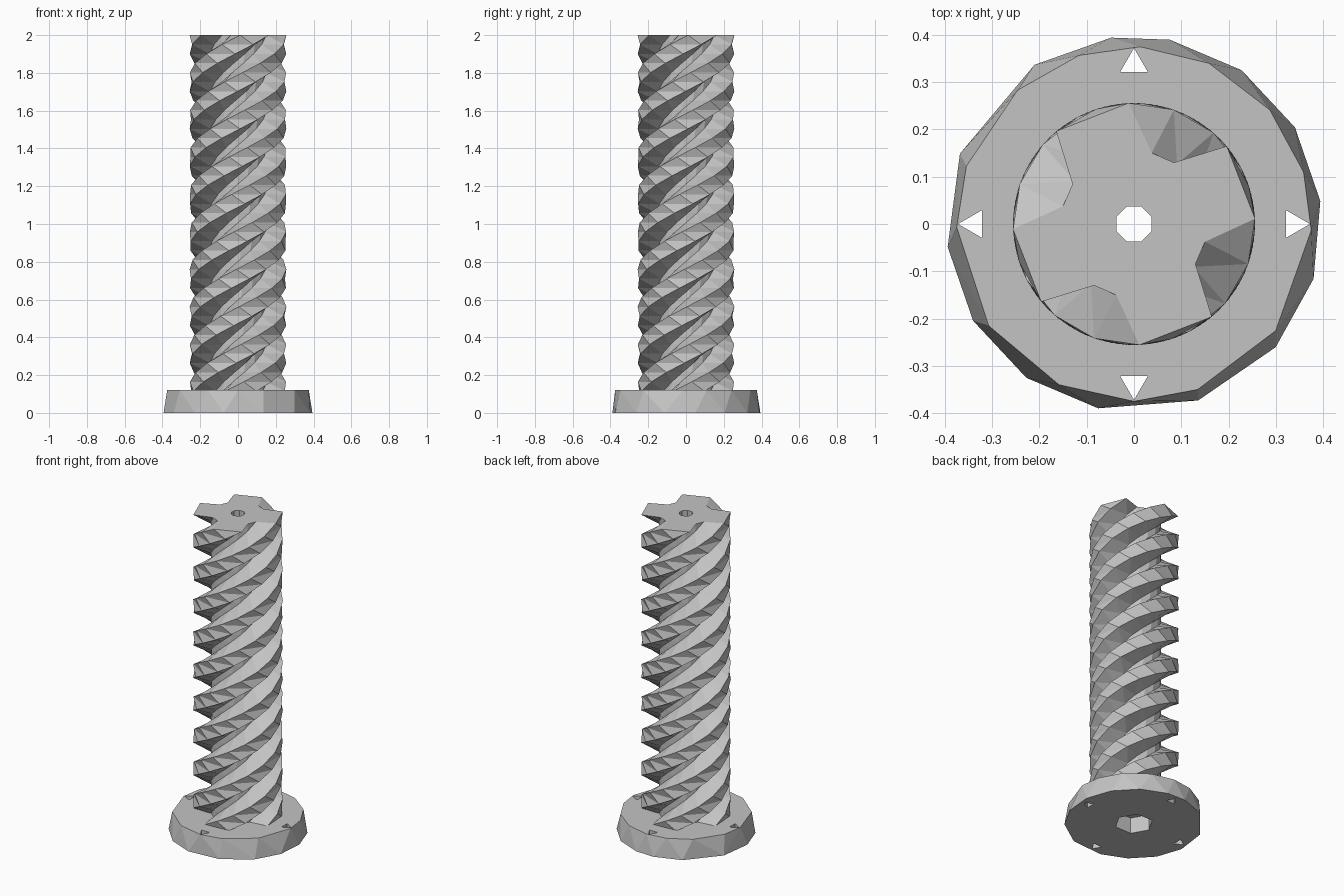
import bpy
import bmesh
from math import radians, sin, cos, pi
from mathutils import Vector

cube = bpy.data.objects.get("Cube")
if cube:
    bpy.data.objects.remove(cube, do_unlink=True)

GREY = (0.55, 0.55, 0.55, 1)
metal = bpy.data.materials.new("plain grey")
metal.diffuse_color = GREY
metal.use_nodes = True
metal.node_tree.nodes["Principled BSDF"].inputs["Base Color"].default_value = GREY


def polar(radius, degrees, z):
    a = radians(degrees)
    return Vector((radius * cos(a), radius * sin(a), z))


def to_object(bm, name):
    bmesh.ops.recalc_face_normals(bm, faces=bm.faces)
    mesh = bpy.data.meshes.new(name)
    bm.to_mesh(mesh)
    bm.free()
    mesh.materials.append(metal)
    obj = bpy.data.objects.new(name, mesh)
    bpy.context.collection.objects.link(obj)
    return obj


def prism(name, sides, radius, z0, z1, centre=(0, 0), turn=0):
    bm = bmesh.new()
    rings = []
    for z in (z0, z1):
        rings.append([bm.verts.new(polar(radius, turn + 360 * i / sides, z)
                                   + Vector((*centre, 0))) for i in range(sides)])
    for ring in rings:
        bm.faces.new(ring)
    for i in range(sides):
        j = (i + 1) % sides
        bm.faces.new((rings[0][i], rings[0][j], rings[1][j], rings[1][i]))
    return to_object(bm, name)


# Round flange: a faceted, slightly tapered disc
BOTTOM_ANGLES = (97, 79, 55, 31, 7, -17, -41, -70, -101, -125, -149, -173, 158, 122)
TOP_ANGLES = (88, 65, 40, 17, -2, -37, -69, -90, -115, -145, -179, 161, 131, 108)
bm = bmesh.new()
for angles, radius, z in ((BOTTOM_ANGLES, 0.397, 0), (TOP_ANGLES, 0.375, 0.12)):
    for a in angles:
        bm.verts.new(polar(radius, a, z))
bmesh.ops.convex_hull(bm, input=bm.verts)
flange = to_object(bm, "flange")

# Threaded shaft: a four-lobed section twisted upward
LEAD, BASE, TOP, STEPS = 0.82, 0.115, 2.0, 38
LOBE = ((0.256, 2.5), (0.256, 40), (0.155, 57), (0.155, 76))
section = [(r, a + 90 * k) for k in range(4) for r, a in LOBE]
bm = bmesh.new()
rings = []
for s in range(STEPS + 1):
    z = BASE + (TOP - BASE) * s / STEPS
    twist = 360 * (z - TOP) / LEAD
    rings.append([bm.verts.new(polar(r, a + twist, z)) for r, a in section])
for low, high in zip(rings, rings[1:]):
    for i in range(len(section)):
        j = (i + 1) % len(section)
        bm.faces.new((low[i], low[j], high[i]))
        bm.faces.new((low[j], high[j], high[i]))
caps = [bm.faces.new(rings[0]), bm.faces.new(rings[-1])]
bmesh.ops.triangulate(bm, faces=caps)
shaft = to_object(bm, "threaded_shaft")

# Cutters: through bore, bottom recess and four bolt holes
bore = prism("bore_cutter", 8, 0.04, -0.1, 2.1, turn=22.5)
recess = prism("recess_cutter", 6, 0.11, -0.1, 0.1)
holes = []
for k in range(4):
    c = polar(0.338, 90 * k, 0)
    holes.append(prism("bolt_hole_cutter", 3, 0.034, -0.1, 0.3, (c.x, c.y), 90 * k))


def cut(target, cutters):
    for c in cutters:
        mod = target.modifiers.new("cut", 'BOOLEAN')
        mod.operation = 'DIFFERENCE'
        mod.solver = 'EXACT'
        mod.object = c
    graph = bpy.context.evaluated_depsgraph_get()
    mesh = bpy.data.meshes.new_from_object(target.evaluated_get(graph))
    target.modifiers.clear()
    target.data = mesh
    mesh.name = target.name


cut(flange, [bore, recess] + holes)
cut(shaft, [bore])
for c in [bore, recess] + holes:
    bpy.data.objects.remove(c, do_unlink=True)
